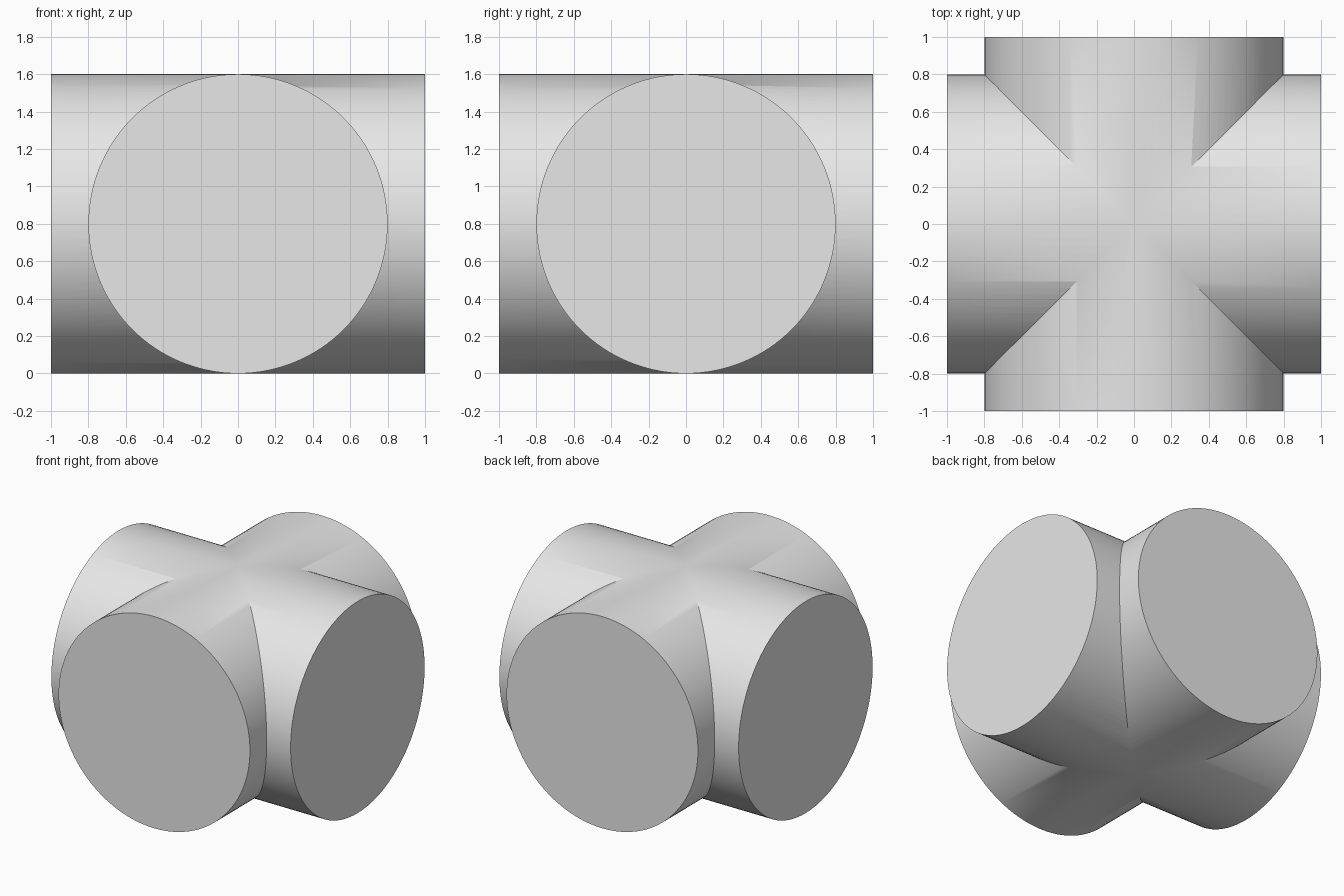
import bpy
from math import pi, radians

cube = bpy.data.objects.get("Cube")
if cube:
    bpy.data.objects.remove(cube, do_unlink=True)

RADIUS, LENGTH, SIDES = 0.8, 2.0, 128

grey = bpy.data.materials.new("plain grey")
grey.use_nodes = True
grey.diffuse_color = (0.8, 0.8, 0.8, 1)
grey.node_tree.nodes["Principled BSDF"].inputs["Base Color"].default_value = (0.8, 0.8, 0.8, 1)


def pipe(name, rotation):
    """Solid horizontal cylinder resting on the floor."""
    bpy.ops.mesh.primitive_cylinder_add(vertices=SIDES, radius=RADIUS, depth=LENGTH,
                                        location=(0, 0, RADIUS), rotation=rotation)
    obj = bpy.context.object
    obj.name = name
    obj.data.materials.append(grey)
    bpy.ops.object.transform_apply(location=False, rotation=True, scale=True)
    return obj


# Two equal cylinders crossing at right angles
side_bar = pipe("side_bar", (0, pi / 2, 0))
cross = pipe("crossed_cylinders", (pi / 2, 0, 0))

# Fuse them into one solid with mitred joints
union = cross.modifiers.new("union", "BOOLEAN")
union.operation = "UNION"
union.solver = "EXACT"
union.object = side_bar
bpy.ops.object.modifier_apply(modifier=union.name)
bpy.data.objects.remove(side_bar, do_unlink=True)

# Smooth barrels, crisp caps and joints
bpy.ops.object.shade_smooth_by_angle(angle=radians(30))
